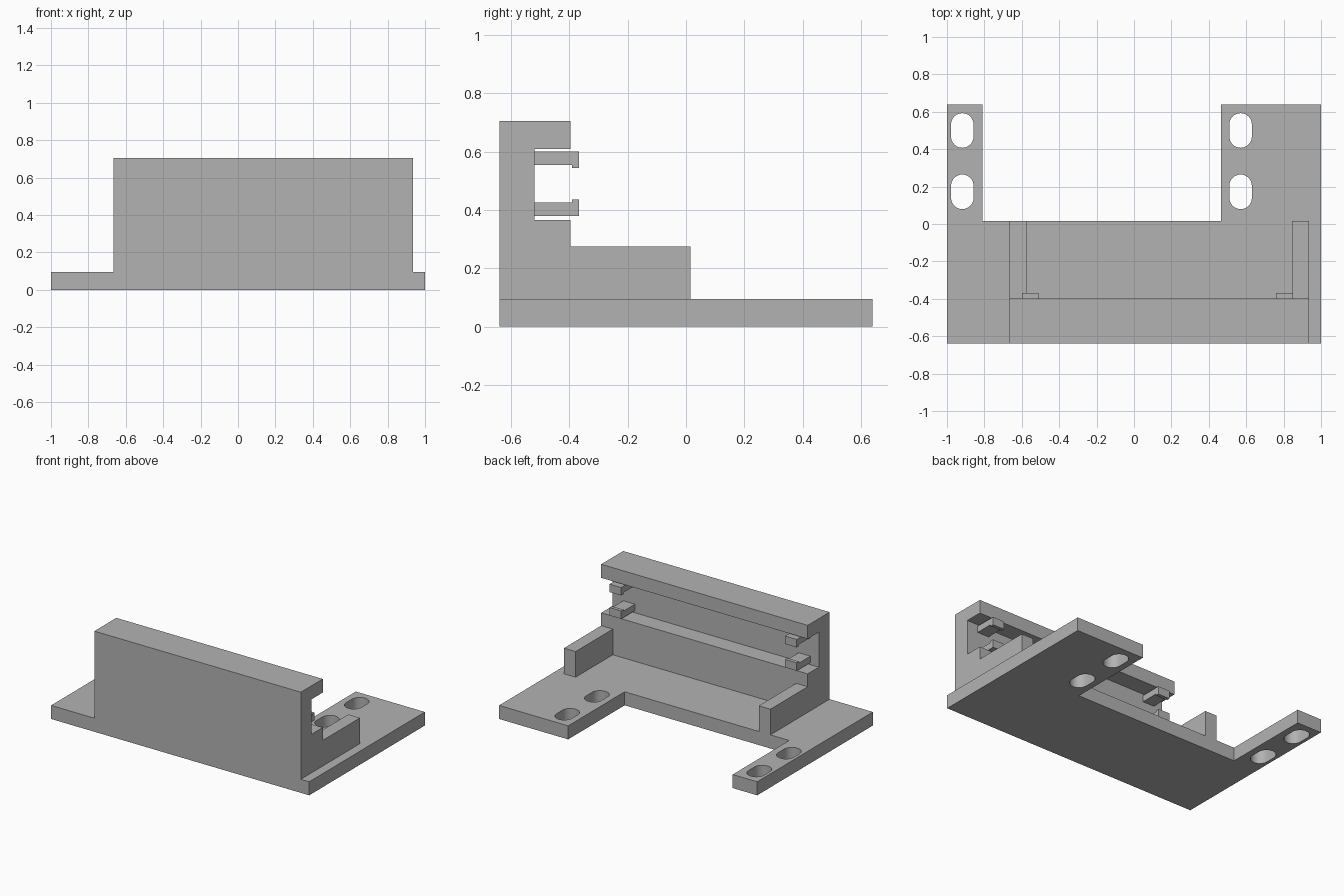
import bpy, bmesh, math
from mathutils import Vector

default = bpy.data.objects.get("Cube")
if default:
    bpy.data.objects.remove(default, do_unlink=True)

# Single grey plastic
grey = bpy.data.materials.new("plain grey")
grey.use_nodes = True
colour = (0.45, 0.45, 0.45, 1)
grey.diffuse_color = colour
grey.node_tree.nodes["Principled BSDF"].inputs["Base Color"].default_value = colour


def prism(name, outline, start, end, axis="z"):
    """Extrude a flat outline: (x, y) along z, or (y, z) along x."""
    bm = bmesh.new()
    place = (lambda a, b: (a, b, start)) if axis == "z" else (lambda a, b: (start, a, b))
    shift = Vector((0, 0, end - start)) if axis == "z" else Vector((end - start, 0, 0))
    face = bm.faces.new([bm.verts.new(place(a, b)) for a, b in outline])
    top = bmesh.ops.extrude_face_region(bm, geom=[face])["geom"]
    bmesh.ops.translate(bm, vec=shift, verts=[v for v in top if isinstance(v, bmesh.types.BMVert)])
    bmesh.ops.recalc_face_normals(bm, faces=bm.faces)
    mesh = bpy.data.meshes.new(name)
    bm.to_mesh(mesh)
    bm.free()
    mesh.materials.append(grey)
    obj = bpy.data.objects.new(name, mesh)
    bpy.context.collection.objects.link(obj)
    return obj


def slot_outline(cx, cy, radius=0.06, half=0.0325, steps=16):
    points = []
    for side, turn in ((1, 0), (-1, math.pi)):
        for i in range(steps + 1):
            a = turn + math.pi * i / steps
            points.append((cx + radius * math.cos(a), cy + side * half + radius * math.sin(a)))
    return points


BACK, FRONT, LIP, CHANNEL, INNER = 0.64, -0.64, -0.397, -0.52, 0.015
PLATE = 0.095
LEFT, RIGHT = 0.935, -0.665

# Base plate with two rear arms
plate = prism("base_plate", [
    (-1, FRONT), (1, FRONT), (1, BACK), (0.465, BACK),
    (0.465, INNER), (-0.81, INNER), (-0.81, BACK), (-1, BACK)], 0, PLATE)

# Mounting slots cut through the arms
for x in (-0.918, 0.57):
    for y in (0.172, 0.5):
        cutter = prism("slot_cutter", slot_outline(x, y), -0.1, 0.2)
        cutter.hide_render = True
        cutter.hide_set(True)
        cut = plate.modifiers.new("slot", "BOOLEAN")
        cut.operation = "DIFFERENCE"
        cut.solver = "EXACT"
        cut.object = cutter

bpy.context.view_layer.objects.active = plate
plate.select_set(True)
for modifier in list(plate.modifiers):
    cutter = modifier.object
    bpy.ops.object.modifier_apply(modifier=modifier.name)
    bpy.data.objects.remove(cutter, do_unlink=True)
bpy.ops.object.shade_smooth_by_angle(angle=math.radians(30))

# Upright wall with a channel along its rear face
prism("channel_wall", [
    (FRONT, PLATE), (LIP, PLATE), (LIP, 0.365), (CHANNEL, 0.365),
    (CHANNEL, 0.61), (LIP, 0.61), (LIP, 0.705), (FRONT, 0.705)], RIGHT, LEFT, "x")

# Low side braces behind the wall
for name, x in (("right_brace", RIGHT), ("left_brace", LEFT - 0.09)):
    prism(name, [(LIP, PLATE), (INNER, PLATE), (INNER, 0.275), (LIP, 0.275)], x, x + 0.09, "x")

# Pairs of hooked clips facing each other inside the channel
TIP, BARB = -0.368, -0.392
for side, x in (("right", -0.6), ("left", 0.76)):
    for level, outer, direction in (("lower", 0.38, 1), ("upper", 0.6, -1)):
        arm, hook = outer + 0.045 * direction, outer + 0.056 * direction
        prism(f"{side}_{level}_clip", [
            (CHANNEL, outer), (TIP, outer), (TIP, hook),
            (BARB, hook), (BARB, arm), (CHANNEL, arm)], x, x + 0.09, "x")
